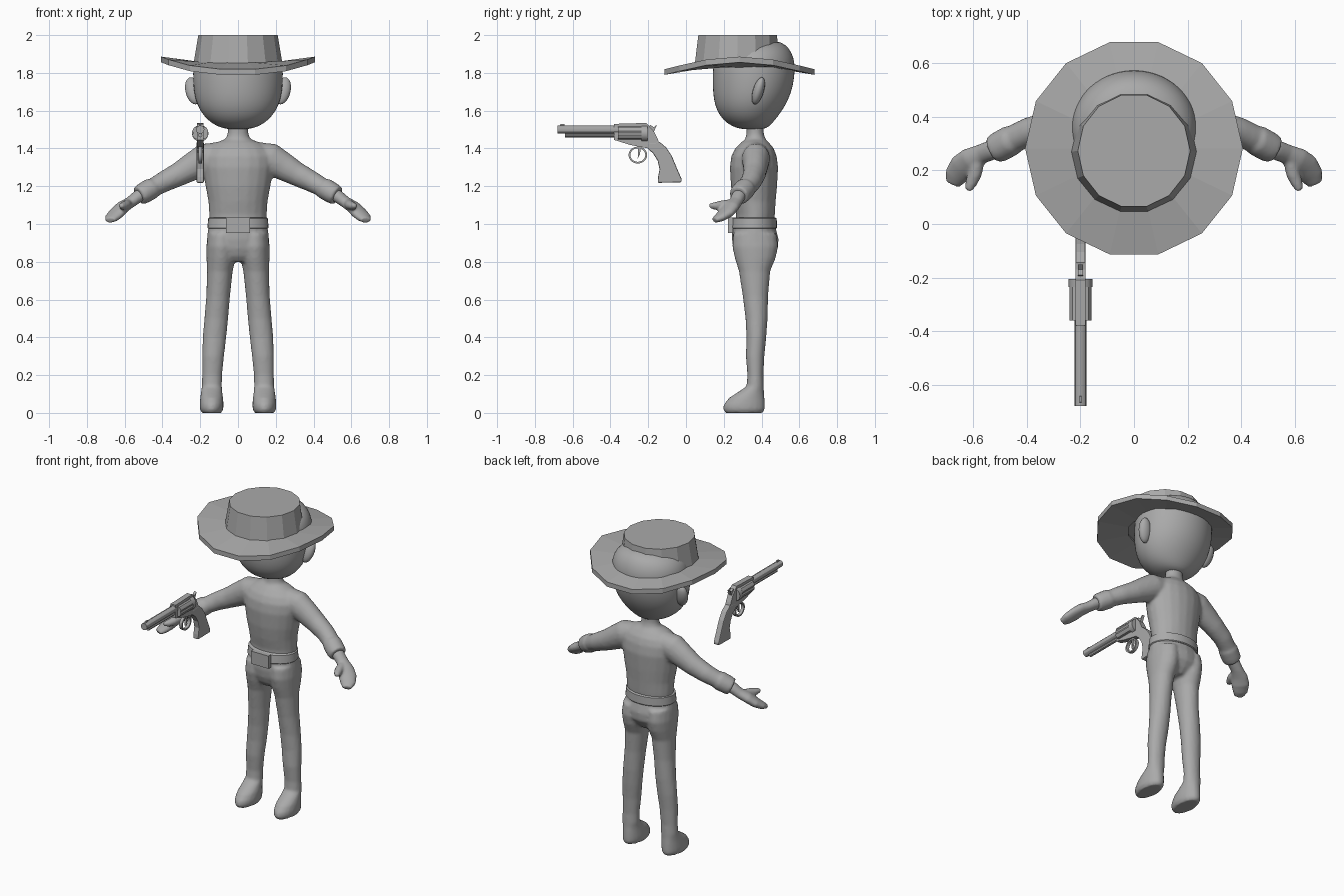
import bpy, bmesh, math
from mathutils import Vector

if "Cube" in bpy.data.objects:
    bpy.data.objects.remove(bpy.data.objects["Cube"])

grey = bpy.data.materials.new("plain_grey")
grey.diffuse_color = (0.4, 0.4, 0.4, 1)
grey.use_nodes = True
grey.node_tree.nodes["Principled BSDF"].inputs["Base Color"].default_value = grey.diffuse_color


def finish(bm, name, smooth=180, subsurf=0):
    bmesh.ops.recalc_face_normals(bm, faces=bm.faces)
    me = bpy.data.meshes.new(name)
    bm.to_mesh(me)
    bm.free()
    ob = bpy.data.objects.new(name, me)
    bpy.context.collection.objects.link(ob)
    me.materials.append(grey)
    if subsurf:
        ob.modifiers.new("round", 'SUBSURF').levels = subsurf
    if smooth:
        bpy.ops.object.select_all(action='DESELECT')
        ob.select_set(True)
        bpy.context.view_layer.objects.active = ob
        bpy.ops.object.shade_smooth_by_angle(angle=math.radians(smooth))
    return ob


def fuse(ob, voxel=0.01, rounds=6):
    """Blend overlapping volumes into one soft skin."""
    r = ob.modifiers.new("fuse", 'REMESH')
    r.mode, r.voxel_size, r.use_smooth_shade = 'VOXEL', voxel, True
    s = ob.modifiers.new("soften", 'SMOOTH')
    s.factor, s.iterations = 0.5, rounds


def loft(bm, rings, n=20):
    """Skin through rings given as (centre, u axis, v axis)."""
    loops = []
    for c, u, v in rings:
        loops.append([bm.verts.new(Vector(c) + u * math.cos(2 * math.pi * i / n)
                                   + v * math.sin(2 * math.pi * i / n)) for i in range(n)])
    for a, b in zip(loops, loops[1:]):
        for i in range(n):
            bm.faces.new((a[i], a[(i + 1) % n], b[(i + 1) % n], b[i]))
    bm.faces.new(loops[0][::-1])
    bm.faces.new(loops[-1])


def stack(bm, rows, n=20):
    """Horizontal ovals: (z, x0, x1, y0, y1)."""
    loft(bm, [(((a + b) / 2, (c + d) / 2, z), Vector(((b - a) / 2, 0, 0)),
               Vector((0, (d - c) / 2, 0))) for z, a, b, c, d in rows], n)


def limb(bm, pts, side, n=16):
    """Tube along points (x, y, z, wide, thick), mirrored by side."""
    ps = [Vector((side * p[0], p[1], p[2])) for p in pts]
    rings = []
    for i, p in enumerate(ps):
        d = (ps[min(i + 1, len(ps) - 1)] - ps[max(i - 1, 0)]).normalized()
        u = d.cross(Vector((0, 0, 1))).normalized()
        rings.append((p, u * pts[i][3], u.cross(d) * pts[i][4]))
    loft(bm, rings, n)


# shirt: torso and neck with both sleeves
bm = bmesh.new()
stack(bm, [(z, -w, w, a, b) for z, w, a, b in (
    (1.0, .15, .265, .465), (1.05, .153, .265, .47), (1.12, .157, .25, .475), (1.2, .172, .238, .482),
    (1.3, .188, .232, .488), (1.36, .185, .24, .48), (1.4, .16, .26, .465), (1.43, .12, .29, .44),
    (1.45, .065, .315, .42), (1.48, .055, .32, .412), (1.54, .055, .32, .412))])
for s in (-1, 1):
    limb(bm, ((.1, .37, 1.365, .07, .07), (.17, .37, 1.345, .075, .085), (.24, .368, 1.305, .066, .075),
              (.31, .362, 1.265, .06, .064), (.39, .345, 1.225, .055, .056), (.45, .318, 1.192, .052, .05),
              (.505, .29, 1.16, .048, .045)), s)
    limb(bm, ((.455, .315, 1.19, .058, .058), (.50, .29, 1.163, .058, .056), (.525, .278, 1.15, .054, .052)), s)
fuse(finish(bm, "shirt"), 0.01, 4)

# hands: forearm, mitten and thumb
for s, label in ((-1, "right_hand"), (1, "left_hand")):
    bm = bmesh.new()
    limb(bm, ((.47, .305, 1.18, .035, .035), (.53, .277, 1.145, .038, .034), (.57, .262, 1.115, .037, .03),
              (.61, .237, 1.09, .05, .032), (.64, .212, 1.06, .054, .03), (.665, .18, 1.035, .045, .024),
              (.678, .15, 1.02, .028, .015)), s)
    limb(bm, ((.585, .23, 1.105, .026, .026), (.595, .185, 1.1, .026, .024), (.61, .15, 1.095, .022, .02),
              (.62, .125, 1.098, .012, .012)), s)
    fuse(finish(bm, label), 0.007, 4)

# trousers with boots
bm = bmesh.new()
stack(bm, [(z, -w, w, a, b) for z, w, a, b in (
    (1.03, .15, .25, .465), (.98, .158, .245, .475), (.92, .165, .243, .49),
    (.87, .162, .25, .487), (.83, .13, .265, .46), (.8, .09, .29, .43))])
for s in (-1, 1):
    rows = ((.95, .01, .16, .25, .48), (.88, .008, .168, .245, .488), (.82, .012, .167, .258, .475),
            (.75, .028, .164, .28, .446), (.62, .042, .168, .3, .435), (.5, .052, .178, .315, .432),
            (.4, .062, .187, .32, .425), (.3, .074, .19, .317, .415), (.2, .084, .19, .325, .41),
            (.14, .085, .192, .32, .412), (.11, .083, .196, .275, .413), (.08, .079, .2, .228, .416),
            (.045, .076, .203, .2, .418), (.02, .078, .202, .197, .418), (0, .088, .192, .207, .408))
    stack(bm, [(z, min(s * a, s * b), max(s * a, s * b), c, d) for z, a, b, c, d in rows])
fuse(finish(bm, "trousers"), 0.01, 3)

# belt and buckle
bm = bmesh.new()
stack(bm, [(z, -w, w, a, b) for z, w, a, b in (
    (.975, .157, .24, .478), (.98, .162, .236, .482), (1.03, .158, .243, .48), (1.035, .15, .25, .47))], 32)
finish(bm, "belt", 40)


def prism(name, outline, x, half, bevel=0, smooth=0):
    """Side outline in (y, z) given thickness along x."""
    bm = bmesh.new()
    f = bm.faces.new([bm.verts.new((x - half, y, z)) for y, z in outline])
    ext = bmesh.ops.extrude_face_region(bm, geom=[f])
    bmesh.ops.translate(bm, vec=(2 * half, 0, 0), verts=[v for v in ext["geom"] if isinstance(v, bmesh.types.BMVert)])
    ob = finish(bm, name, smooth)
    if bevel:
        b = ob.modifiers.new("edge", 'BEVEL')
        b.width, b.segments = bevel, 2
    return ob


prism("buckle", ((.222, .953), (.25, .953), (.25, 1.035), (.222, 1.035)), 0, .063)

# head
bm = bmesh.new()
stack(bm, [(z, -w, w, a, b) for z, w, a, b in (
    (1.5, .05, .3, .41), (1.515, .11, .245, .44), (1.55, .163, .195, .472), (1.6, .203, .162, .51),
    (1.66, .228, .145, .545), (1.73, .238, .14, .568), (1.8, .24, .14, .577), (1.86, .236, .145, .577),
    (1.91, .215, .17, .56), (1.95, .165, .24, .53), (1.972, .08, .32, .48))], 28)
finish(bm, "head", 180, 1)

# ears
for s, label in ((-1, "right_ear"), (1, "left_ear")):
    bm = bmesh.new()
    bmesh.ops.create_uvsphere(bm, u_segments=16, v_segments=10, radius=1)
    for v in bm.verts:
        x, y, z = v.co
        v.co = (s * (.237 + .042 * x + .012 * z), .383 + .03 * y + .018 * z, 1.705 + .072 * z)
    finish(bm, label)

# hat brim: sides curl up
N = 14
bm = bmesh.new()
loops = []
for r, k, dz in ((0.22, 0, 0), (0.407, 1, 0), (0.407, 1, -.03), (0.22, 0, -.03)):
    ring = []
    for i in range(N):
        a = 2 * math.pi * i / N
        z = 1.858 + k * (-.04 + .068 * abs(math.cos(a)) ** 2.5) + dz
        ring.append(bm.verts.new((r * math.cos(a), .283 + r * math.sin(a), z)))
    loops.append(ring)
for j in range(4):
    a, b = loops[j], loops[(j + 1) % 4]
    for i in range(N):
        bm.faces.new((a[i], a[(i + 1) % N], b[(i + 1) % N], b[i]))
finish(bm, "hat_brim", 0)

# hat crown
bm = bmesh.new()
stack(bm, ((1.84, -.237, .237, .04, .5), (2.0, -.21, .21, .06, .487)), N)
finish(bm, "hat_crown", 0)

# revolver
GX = -.2


def rod(name, r, y0, y1, z, n=12, flute=0):
    bm = bmesh.new()
    stack(bm, ((0, -r, r, -r, r), (1, -r, r, -r, r)), n)
    for i, v in enumerate(bm.verts):
        k = 1 - flute if i % 4 == 0 else 1
        v.co = (GX + v.co.x * k, y0 + (y1 - y0) * v.co.z, z + v.co.y * k)
    return finish(bm, name, 30)


rod("barrel", .022, -.68, -.35, 1.5, 12)
rod("ejector_rod", .011, -.64, -.35, 1.47, 8)
rod("cylinder", .043, -.36, -.235, 1.482, 24, .12)
rod("recoil_shield", .044, -.235, -.205, 1.48, 16)
prism("frame", ((-.38, 1.53), (-.21, 1.535), (-.17, 1.49), (-.15, 1.45), (-.14, 1.42), (-.2, 1.40),
                (-.3, 1.42), (-.38, 1.445)), GX, .018)
prism("front_sight", ((-.67, 1.515), (-.64, 1.515), (-.645, 1.53), (-.665, 1.53)), GX, .004)
prism("hammer", ((-.21, 1.48), (-.19, 1.525), (-.17, 1.512), (-.152, 1.527), (-.165, 1.50), (-.18, 1.46)), GX, .009)
prism("trigger", ((-.255, 1.41), (-.24, 1.41), (-.243, 1.37), (-.256, 1.345), (-.253, 1.38)), GX, .006)
prism("grip", ((-.205, 1.43), (-.14, 1.435), (-.105, 1.405), (-.075, 1.36), (-.05, 1.30), (-.022, 1.235),
               (-.025, 1.22), (-.15, 1.218), (-.148, 1.25), (-.14, 1.29), (-.15, 1.335), (-.175, 1.375),
               (-.2, 1.395)), GX, .019, .006)

# trigger guard ring
bm = bmesh.new()
loft_loops = []
for i in range(20):
    a = 2 * math.pi * i / 20
    loft_loops.append([bm.verts.new((GX + dx, -.255 + r * 1.1 * math.cos(a), 1.365 + r * math.sin(a)))
                       for dx, r in ((-.01, .045), (.01, .045), (.01, .036), (-.01, .036))])
for i in range(20):
    a, b = loft_loops[i], loft_loops[(i + 1) % 20]
    for j in range(4):
        bm.faces.new((a[j], a[(j + 1) % 4], b[(j + 1) % 4], b[j]))
finish(bm, "trigger_guard", 40)
